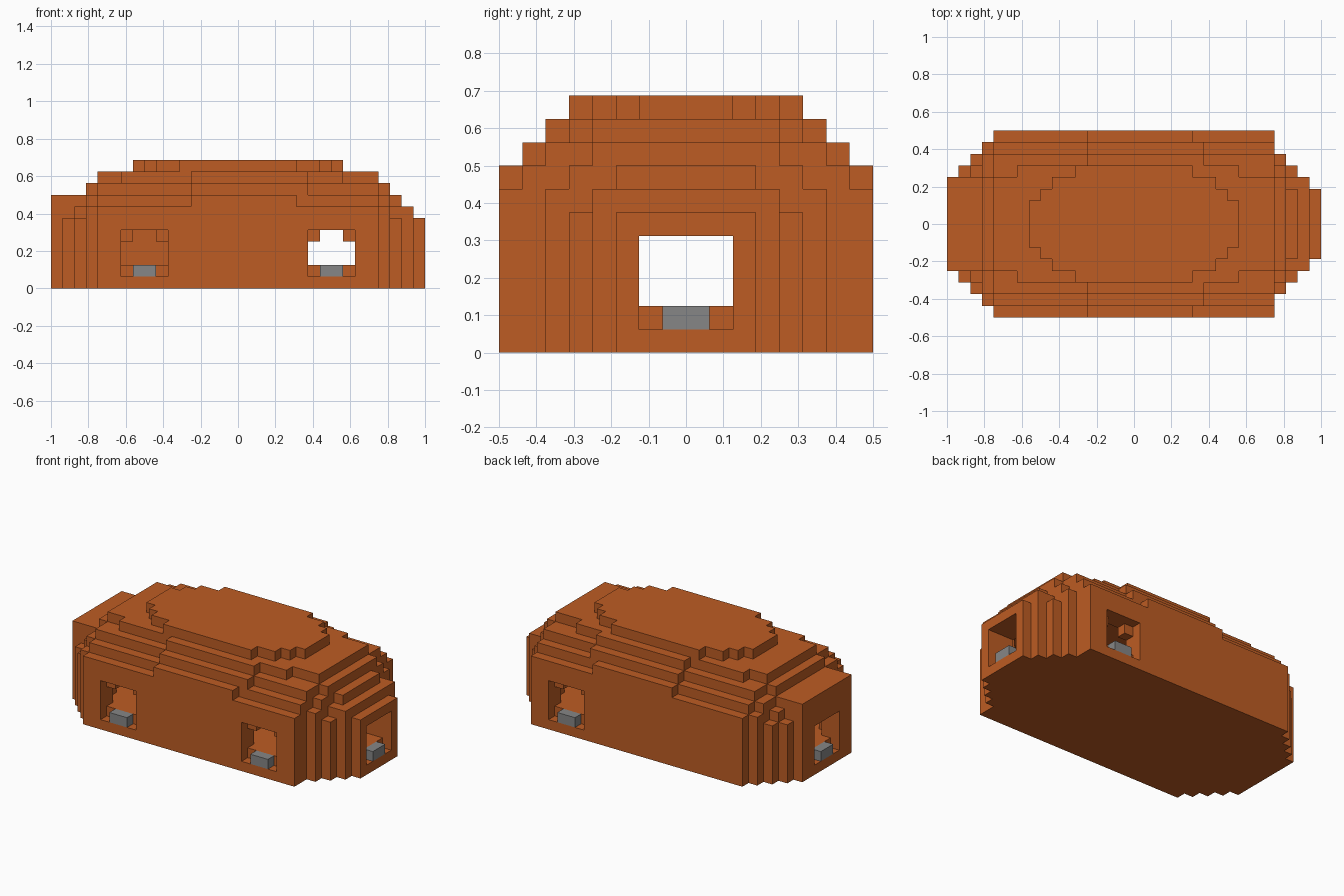
import bpy
import bmesh
from mathutils import Vector

U = 1 / 16  # edge of one building cube

old = bpy.data.objects.get("Cube")
if old:
    bpy.data.objects.remove(old, do_unlink=True)


def material(name, rgb):
    mat = bpy.data.materials.new(name)
    mat.use_nodes = True
    colour = (*rgb, 1)
    mat.diffuse_color = colour
    mat.node_tree.nodes["Principled BSDF"].inputs["Base Color"].default_value = colour
    return mat


def box(x0, x1, y0, y1, z0, z1):
    return {(x, y, z) for x in range(x0, x1) for y in range(y0, y1) for z in range(z0, z1)}


def slabs(z0, z1, rows):
    """Stepped layer: each row is (half depth, left end, right end)."""
    cells = set()
    for half, x0, x1 in rows:
        cells |= box(x0, x1, -half, half, z0, z1)
    return cells


def build(name, cells, mat):
    """Turn the outer skin of a set of cubes into one mesh with merged flat faces."""
    bm = bmesh.new()
    verts = {}

    def vert(p):
        key = tuple(p)
        if key not in verts:
            verts[key] = bm.verts.new(Vector(key) * U)
        return verts[key]

    for cell in cells:
        for axis in range(3):
            for side in (0, 1):
                near = list(cell)
                near[axis] += 2 * side - 1
                if tuple(near) in cells:
                    continue
                a, b = (axis + 1) % 3, (axis + 2) % 3
                corners = []
                for da, db in ((0, 0), (1, 0), (1, 1), (0, 1)):
                    p = list(cell)
                    p[axis] += side
                    p[a] += da
                    p[b] += db
                    corners.append(vert(p))
                bm.faces.new(corners if side else corners[::-1])
    bmesh.ops.dissolve_limit(bm, angle_limit=0.01, verts=bm.verts[:], edges=bm.edges[:])
    mesh = bpy.data.meshes.new(name)
    bm.to_mesh(mesh)
    bm.free()
    mesh.materials.append(mat)
    obj = bpy.data.objects.new(name, mesh)
    bpy.context.collection.objects.link(obj)


clay = material("orange clay", (0.51, 0.107, 0.017))
stone = material("grey stone", (0.24, 0.24, 0.24))

# Walls and stepped roof, from the ground up
shell = slabs(0, 6, [(8, -12, 12), (7, -13, 12), (6, -14, 13), (5, -15, 14), (4, -16, 15), (3, -16, 16)])
shell |= slabs(6, 7, [(8, -12, 12), (7, -13, 12), (6, -13, 13), (5, -14, 13), (4, -16, 15)])
shell |= slabs(7, 8, [(8, -4, 5), (7, -12, 12), (6, -13, 12), (5, -13, 13), (4, -16, 13), (3, -16, 14)])
shell |= slabs(8, 9, [(7, -4, 6), (6, -12, 12), (4, -13, 13)])
shell |= slabs(9, 10, [(6, -4, 6), (5, -10, 9), (4, -12, 12)])
shell |= slabs(10, 11, [(5, -5, 5), (4, -7, 7), (3, -8, 8), (2, -9, 9)])

# Hollow room inside
shell -= slabs(2, 6, [(6, -11, 11), (4, -13, 12), (3, -14, 13)])
shell -= slabs(6, 8, [(5, -10, 10), (3, -12, 11)])

# Openings in the long walls: outer recess, then an arched passage
steps = {}
for name, x, front in (("front_right", -8, True), ("front_left", 8, True), ("back_left", 8, False)):
    outer, inner = ((-8, -7), (-7, -6)) if front else ((7, 8), (6, 7))
    shell -= box(x - 2, x + 2, *outer, 1, 5)
    shell -= box(x - 2, x + 2, *inner, 2, 4)
    shell -= box(x - 1, x + 1, *inner, 4, 5)
    steps[name] = box(x - 1, x + 1, *outer, 1, 2)

# Openings in the two ends
for name, outer, inner in (("left_end", (15, 16), (12, 15)), ("right_end", (-16, -15), (-15, -13))):
    shell -= box(*outer, -2, 2, 1, 5)
    shell -= box(*inner, -2, 2, 2, 5)
    steps[name] = box(*outer, -1, 1, 1, 2)

build("stepped_shell", shell, clay)
for name, cells in steps.items():
    build(name + "_doorstep", cells, stone)
